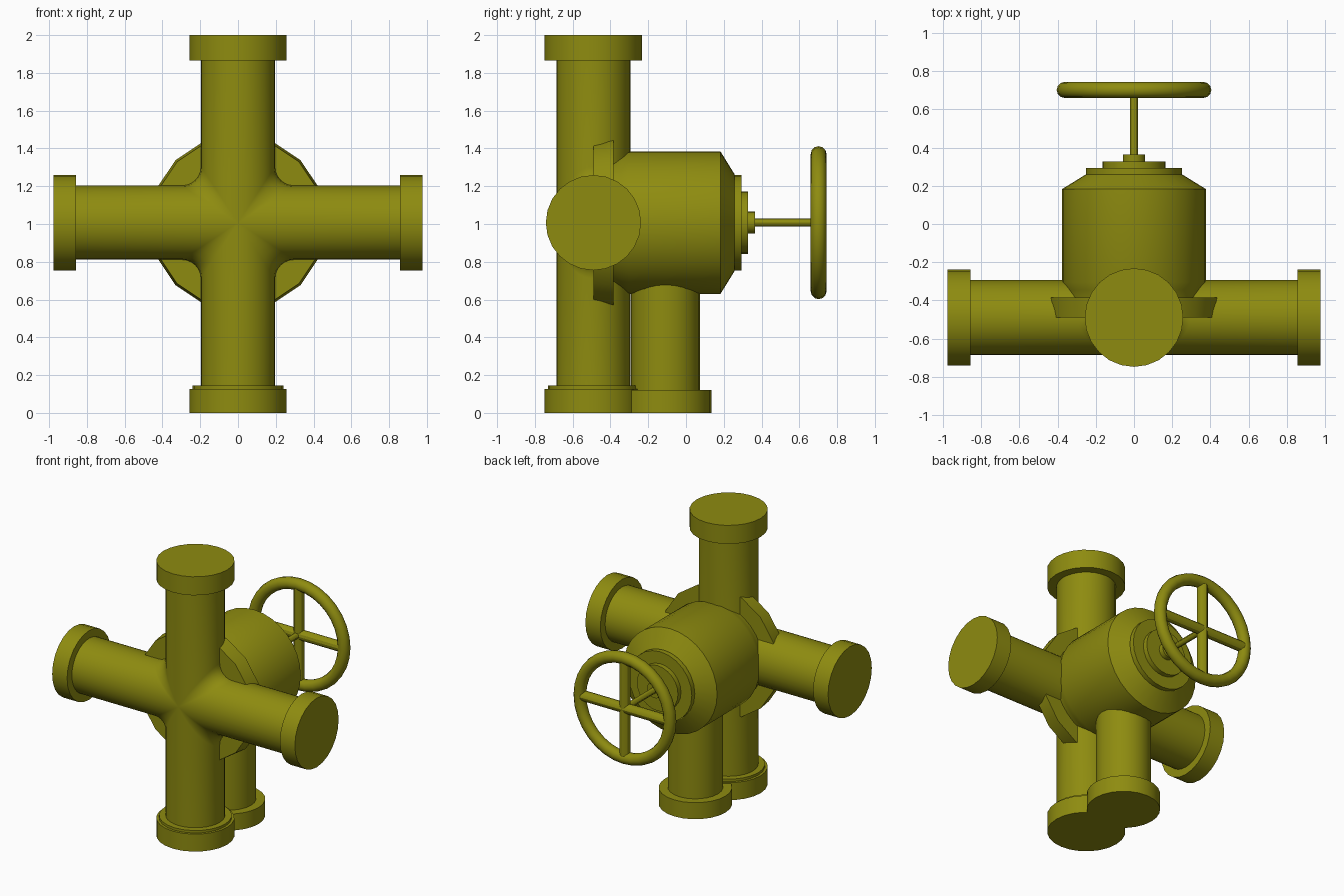
import bpy, bmesh, math
from mathutils import Matrix, Vector

if "Cube" in bpy.data.objects:
    bpy.data.objects.remove(bpy.data.objects["Cube"], do_unlink=True)

olive = bpy.data.materials.new("olive_paint")
olive.use_nodes = True
olive.diffuse_color = (0.27, 0.26, 0.005, 1)
bsdf = next(n for n in olive.node_tree.nodes if n.type == 'BSDF_PRINCIPLED')
bsdf.inputs["Base Color"].default_value = (0.27, 0.26, 0.005, 1)

PIPE_Y, MID_Z = -0.49, 1.007


def finish(name, bm, angle=30):
    bmesh.ops.remove_doubles(bm, verts=bm.verts, dist=0.0005)
    bmesh.ops.recalc_face_normals(bm, faces=bm.faces)
    mesh = bpy.data.meshes.new(name)
    bm.to_mesh(mesh)
    bm.free()
    obj = bpy.data.objects.new(name, mesh)
    bpy.context.collection.objects.link(obj)
    mesh.materials.append(olive)
    bpy.ops.object.select_all(action='DESELECT')
    obj.select_set(True)
    bpy.context.view_layer.objects.active = obj
    bpy.ops.object.shade_smooth_by_angle(angle=math.radians(angle))
    return obj


def turned(name, profile, origin, axis, sides=24):
    """Closed solid of revolution; profile holds (distance along axis, radius)."""
    bm = bmesh.new()
    turn = Vector((0, 0, 1)).rotation_difference(Vector(axis)).to_matrix()
    rings = []
    for d, r in profile:
        ring = []
        for i in range(sides):
            a = math.tau * i / sides
            p = turn @ Vector((r * math.cos(a), r * math.sin(a), d))
            ring.append(bm.verts.new(p + Vector(origin)))
        rings.append(ring)
    for lo, hi in zip(rings, rings[1:]):
        for i in range(sides):
            j = (i + 1) % sides
            bm.faces.new((lo[i], lo[j], hi[j], hi[i]))
    bm.faces.new(rings[0])
    bm.faces.new(rings[-1])
    return finish(name, bm)


def cross_outline(w, fillet, reach_x, reach_z, steps=6):
    """Plus-shaped outline of half-width w with rounded inner corners."""
    pts = []
    for sx, sz in ((1, 1), (-1, 1), (-1, -1), (1, -1)):
        corner = [(reach_x, w)]
        for i in range(steps + 1):
            a = math.pi / 2 * i / steps
            corner.append((w + fillet * (1 - math.sin(a)),
                           w + fillet * (1 - math.cos(a))))
        corner.append((w, reach_z))
        if sx * sz < 0:
            corner.reverse()
        pts += [(sx * x, sz * z) for x, z in corner]
    return pts


# Four-way pipe: stacked cross outlines form round arms with blended joints
bm = bmesh.new()
layers, radius = 16, 0.196
rows = []
for k in range(layers + 1):
    t = math.pi * (k / layers - 0.5)
    c = max(math.cos(t), 0)
    outline = cross_outline(radius * c, 0.1 * c, 0.92, 0.95)
    rows.append([bm.verts.new((x, PIPE_Y + radius * math.sin(t), z + MID_Z))
                 for x, z in outline])
count = len(rows[0])
for a, b in zip(rows, rows[1:]):
    for i in range(count):
        j = (i + 1) % count
        bm.faces.new((a[i], a[j], b[j], b[i]))
bmesh.ops.dissolve_degenerate(bm, dist=0.0005, edges=bm.edges)
finish("cross_pipe", bm, 40)

# End caps of the four arms
for name, sx in (("left", 1), ("right", -1)):
    turned(name + "_cap", [(0.857, 0.252), (0.977, 0.252)],
           (0, PIPE_Y, MID_Z), (sx, 0, 0))
turned("top_cap", [(1.865, 0.258), (2, 0.258)], (0, PIPE_Y, 0), (0, 0, 1))
turned("bottom_cap", [(0, 0.258), (0.127, 0.258), (0.127, 0.24), (0.145, 0.24)],
       (0, PIPE_Y, 0), (0, 0, 1))

# Rear outlet pipe and its cap
turned("outlet_pipe", [(0.05, 0.182), (0.85, 0.182)], (0, -0.108, 0), (0, 0, 1))
turned("outlet_cap", [(0, 0.242), (0.12, 0.242)], (0, -0.108, 0), (0, 0, 1))

# Valve body, mounting plate and stepped bonnet along y
hub = (0, 0, MID_Z)
turned("mounting_plate", [(-0.49, 0.456), (-0.385, 0.468)], hub, (0, 1, 0), 16)
turned("valve_body", [(-0.45, 0.345), (-0.385, 0.352), (-0.345, 0.362), (-0.305, 0.378),
                      (0.182, 0.378), (0.258, 0.255)], hub, (0, 1, 0), 32)
turned("bonnet", [(0.24, 0.252), (0.293, 0.252), (0.293, 0.165), (0.328, 0.165),
                  (0.328, 0.058), (0.364, 0.058)], hub, (0, 1, 0))
turned("stem", [(0.35, 0.021), (0.7, 0.021)], hub, (0, 1, 0), 12)

# Handwheel: rim and two crossing spokes
bm = bmesh.new()
major, minor, around, section = 0.363, 0.042, 32, 12
rim = []
for i in range(around):
    a = math.tau * i / around
    ring = []
    for j in range(section):
        b = math.tau * j / section
        r = major + minor * math.cos(b)
        ring.append(bm.verts.new((r * math.cos(a), 0.702 + minor * math.sin(b),
                                  MID_Z + r * math.sin(a))))
    rim.append(ring)
for i in range(around):
    p, q = rim[i], rim[(i + 1) % around]
    for j in range(section):
        k = (j + 1) % section
        bm.faces.new((p[j], p[k], q[k], q[j]))
finish("handwheel_rim", bm, 40)
for name, axis in (("level_spoke", (1, 0, 0)), ("upright_spoke", (0, 0, 1))):
    turned(name, [(-major, 0.036), (major, 0.036)], (0, 0.702, MID_Z), axis, 12)
